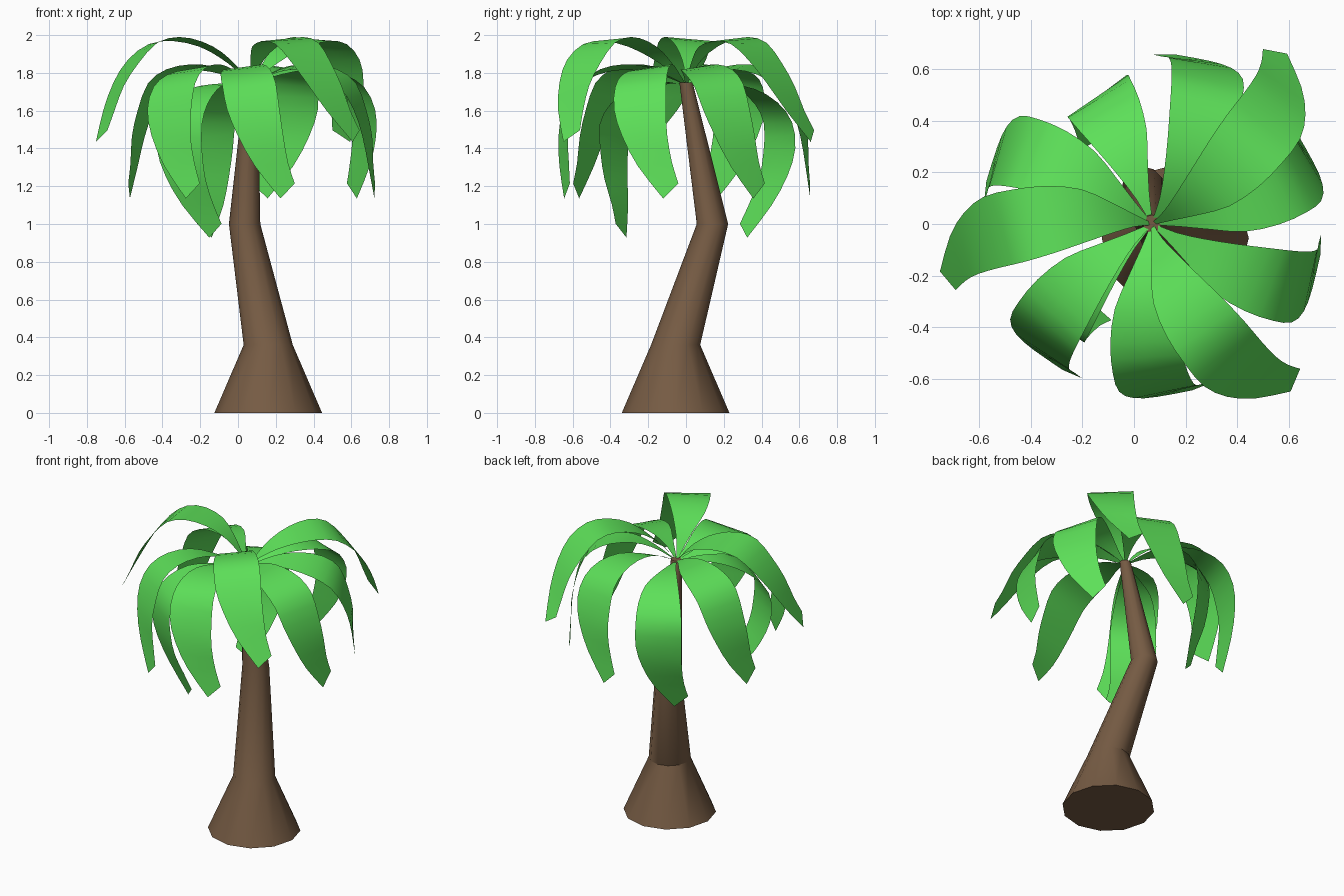
import bpy, bmesh, math
from mathutils import Matrix, Vector

if "Cube" in bpy.data.objects:
    bpy.data.objects.remove(bpy.data.objects["Cube"])


def material(name, rgb):
    m = bpy.data.materials.new(name)
    m.diffuse_color = (*rgb, 1)
    m.use_nodes = True
    m.node_tree.nodes["Principled BSDF"].inputs["Base Color"].default_value = m.diffuse_color
    return m


def make_object(name, bm, mat, angle):
    me = bpy.data.meshes.new(name)
    bm.to_mesh(me)
    bm.free()
    ob = bpy.data.objects.new(name, me)
    bpy.context.collection.objects.link(ob)
    me.materials.append(mat)
    bpy.ops.object.select_all(action='DESELECT')
    ob.select_set(True)
    bpy.context.view_layer.objects.active = ob
    bpy.ops.object.shade_smooth_by_angle(angle=math.radians(angle))
    return ob


bark = material("bark", (0.18, 0.105, 0.057))
leaf = material("leaf", (0.11, 0.75, 0.10))

# Trunk: bent, tapering stack of rings (x, y, z, radius)
RINGS = [(0.16, -0.055, 0, 0.285), (0.16, -0.055, 0.36, 0.13),
         (0.035, 0.14, 1.0, 0.083), (0.07, 0, 1.75, 0.035)]
SIDES = 12
bm = bmesh.new()
loops = []
for x, y, z, r in RINGS:
    loops.append([bm.verts.new((x + r * math.cos(math.tau * i / SIDES),
                                y + r * math.sin(math.tau * i / SIDES), z))
                  for i in range(SIDES)])
for a, b in zip(loops, loops[1:]):
    for i in range(SIDES):
        j = (i + 1) % SIDES
        bm.faces.new((a[i], a[j], b[j], b[i]))
bm.faces.new(loops[0][::-1])
bm.faces.new(loops[-1])
make_object("trunk", bm, bark, 32)

# Frond stations: distance out, height, left edge, right edge, edge tilt, edge skew
FROND = [(0, 0, -0.004, 0.004, 0, 0), (0.1, 0.05, -0.045, 0.008, 0.008, 0),
         (0.21, 0.085, -0.095, 0.03, 0.014, 0), (0.33, 0.096, -0.145, 0.062, 0.014, 0),
         (0.46, 0.07, -0.162, 0.1, 0.014, 0.005),
         (0.565, 0, -0.152, 0.13, 0.01, 0.015),
         (0.625, -0.13, -0.128, 0.15, 0, 0.025), (0.65, -0.27, -0.07, 0.17, 0, 0.025),
         (0.645, -0.42, 0.02, 0.195, 0.01, 0.025), (0.63, -0.56, 0.155, 0.23, 0.04, 0.015)]
CROWN = Vector((0.07, 0, 1.735))


def smooth(rows, steps):
    """Catmull-Rom resampling of the stations."""
    p = [Vector(r) for r in rows]
    p = [2 * p[0] - p[1]] + p + [2 * p[-1] - p[-2]]
    out = []
    for a, b, c, d in zip(p, p[1:], p[2:], p[3:]):
        for k in range(steps):
            t = k / steps
            out.append(0.5 * (2 * b + (c - a) * t + (2 * a - 5 * b + 4 * c - d) * t ** 2
                              + (3 * b - a - 3 * c + d) * t ** 3))
    return out + [p[-2]]


def frond(name, azimuth, lift, roll):
    bm = bmesh.new()
    rows = []
    for r, z, left, right, tilt, skew in smooth(FROND, 2):
        rows.append([bm.verts.new((r + skew, left, z - tilt)),
                     bm.verts.new((r, (left + right) / 2, z)),
                     bm.verts.new((r - skew, right, z + tilt))])
    for a, b in zip(rows, rows[1:]):
        for i in range(2):
            bm.faces.new((a[i], b[i], b[i + 1], a[i + 1]))
    bm.transform(Matrix.Translation(CROWN)
                 @ Matrix.Rotation(math.radians(azimuth), 4, 'Z')
                 @ Matrix.Rotation(math.radians(-lift), 4, 'Y')
                 @ Matrix.Rotation(math.radians(roll), 4, 'X'))
    make_object(name, bm, leaf, 60)


# Three tiers of the same frond: lift, roll, directions
TIERS = {"upper_frond": (23, 0, (41, 182, 299)),
         "middle_frond": (0, 0, (19, 69, 152, 225, 270, 336)),
         "lower_frond": (-21, -9, (114, 226))}
for name, (lift, roll, angles) in TIERS.items():
    for n, az in enumerate(angles, 1):
        frond(f"{name}_{n}", az, lift, roll)
